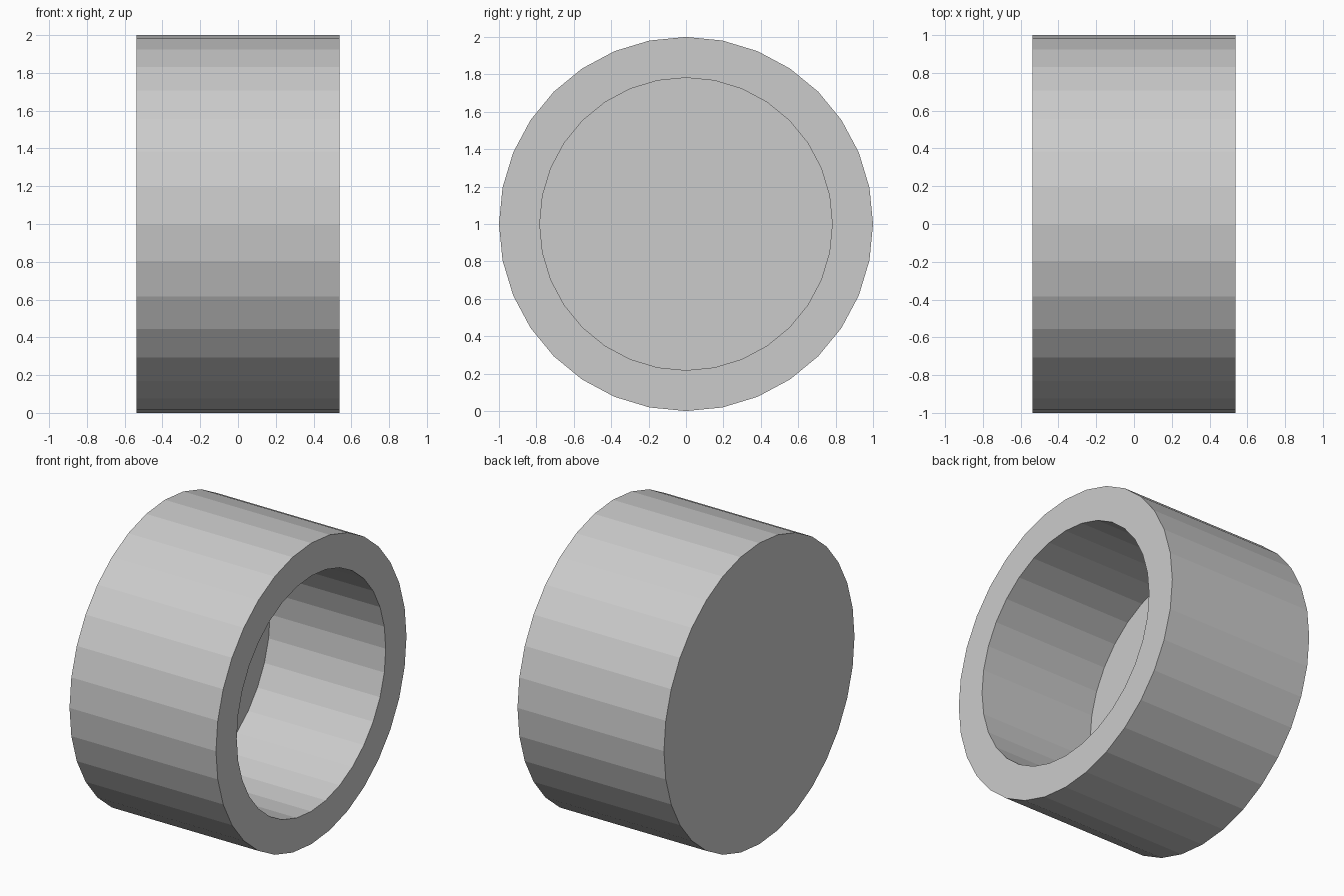
import bpy, bmesh
from math import cos, sin, pi

if "Cube" in bpy.data.objects:
    bpy.data.objects.remove(bpy.data.objects["Cube"])

SIDES = 32
bm = bmesh.new()


def ring(x, r):
    """Circle of vertices around the x axis, centred at z = 1."""
    return [bm.verts.new((x, r * cos(2 * pi * i / SIDES), 1 + r * sin(2 * pi * i / SIDES)))
            for i in range(SIDES)]


# Profile: closed end, outer wall, open rim, inner wall, recessed floor
rings = [ring(x, r) for x, r in
         [(-0.538, 1.0), (0.538, 1.0), (0.538, 0.782), (-0.312, 0.782)]]
for a, b in zip(rings, rings[1:]):
    for i in range(SIDES):
        j = (i + 1) % SIDES
        bm.faces.new((a[i], a[j], b[j], b[i]))
bm.faces.new(rings[0])
bm.faces.new(rings[-1])
bmesh.ops.recalc_face_normals(bm, faces=bm.faces)

# Round cup lying on its side, opening towards +x
mesh = bpy.data.meshes.new("round_cup")
bm.to_mesh(mesh)
bm.free()
bpy.context.collection.objects.link(bpy.data.objects.new("round_cup", mesh))
